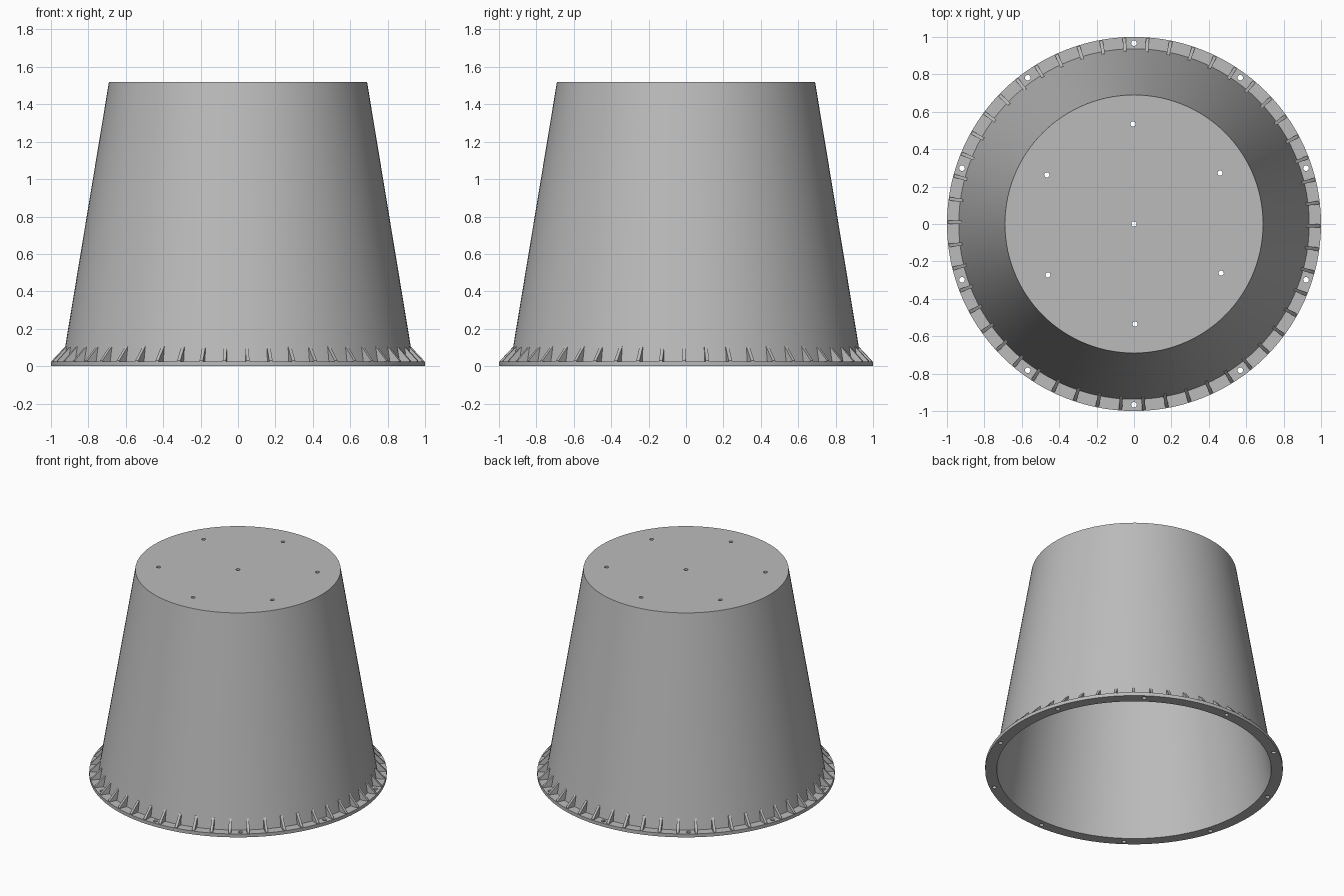
import bpy, bmesh, math
from mathutils import Matrix

cube = bpy.data.objects.get("Cube")
if cube:
    bpy.data.objects.remove(cube, do_unlink=True)

HEIGHT, FLANGE = 1.52, 0.025
SEGMENTS = 120
RIBS = 50
TWIST = math.radians(0.6)

grey = bpy.data.materials.new("plain grey")
grey.use_nodes = True
grey.diffuse_color = (0.5, 0.5, 0.5, 1)
grey.node_tree.nodes["Principled BSDF"].inputs["Base Color"].default_value = (0.5, 0.5, 0.5, 1)


def make_object(name, bm):
    bmesh.ops.recalc_face_normals(bm, faces=bm.faces)
    mesh = bpy.data.meshes.new(name)
    bm.to_mesh(mesh)
    bm.free()
    mesh.materials.append(grey)
    obj = bpy.data.objects.new(name, mesh)
    bpy.context.collection.objects.link(obj)
    return obj


def lathe(name, profile):
    """Revolve (radius, z) points; the end points are closed with flat caps."""
    bm = bmesh.new()
    rings = []
    for r, z in profile:
        rings.append([bm.verts.new((r * math.cos(a), r * math.sin(a), z))
                      for a in (math.tau * i / SEGMENTS for i in range(SEGMENTS))])
    for low, high in zip(rings, rings[1:]):
        for i in range(SEGMENTS):
            j = (i + 1) % SEGMENTS
            bm.faces.new((low[i], low[j], high[j], high[i]))
    bm.faces.new(rings[0])
    bm.faces.new(rings[-1])
    return make_object(name, bm)


def drill(target, places, radius, z, depth):
    """Cut round holes straight through the target at (distance, angle) places."""
    bm = bmesh.new()
    for dist, angle in places:
        spot = (dist * math.cos(angle), dist * math.sin(angle), z)
        bmesh.ops.create_cone(bm, cap_ends=True, segments=20, radius1=radius,
                              radius2=radius, depth=depth,
                              matrix=Matrix.Translation(spot))
    cutter = make_object("hole_cutter", bm)
    cutter.hide_render = True
    mod = target.modifiers.new("holes", "BOOLEAN")
    mod.operation = "DIFFERENCE"
    mod.solver = "EXACT"
    mod.object = cutter
    bpy.context.view_layer.objects.active = target
    bpy.ops.object.modifier_apply(modifier=mod.name)
    bpy.data.objects.remove(cutter, do_unlink=True)


# Hollow tapered shell with flange, from the inner ceiling round to the top
shell = lathe("tapered_shell", [
    (0.675, HEIGHT - 0.018), (0.922, 0), (1, 0), (1, FLANGE),
    (0.937, FLANGE), (0.69, HEIGHT)])

# Bolt holes in the flange, mounting holes in the flat top
drill(shell, [(0.967, math.tau * (k + 0.5) / 10) for k in range(10)], 0.015, 0.01, 0.1)
drill(shell, [(0, 0)] + [(0.535, math.tau * (k + 0.5) / 6 + TWIST) for k in range(6)],
      0.014, HEIGHT, 0.1)

# Triangular stiffening ribs between flange and wall
bm = bmesh.new()
for k in range(RIBS):
    turn = Matrix.Rotation(math.tau * k / RIBS - TWIST, 4, "Z")
    wedge = [(0.927, FLANGE - 0.005), (0.995, FLANGE - 0.005),
             (0.995, FLANGE + 0.004), (0.925, 0.104), (0.918, 0.104)]
    sides = []
    for y in (-0.009, 0.009):
        verts = [bm.verts.new((r, y, z)) for r, z in wedge]
        for v in verts:
            v.co = turn @ v.co
        bm.faces.new(verts)
        sides.append(verts)
    for i in range(len(wedge)):
        j = (i + 1) % len(wedge)
        bm.faces.new((sides[0][i], sides[0][j], sides[1][j], sides[1][i]))
ribs = make_object("flange_ribs", bm)

# Smooth round wall, crisp rims
bpy.ops.object.select_all(action="DESELECT")
shell.select_set(True)
bpy.context.view_layer.objects.active = shell
bpy.ops.object.shade_smooth_by_angle(angle=math.radians(30))
